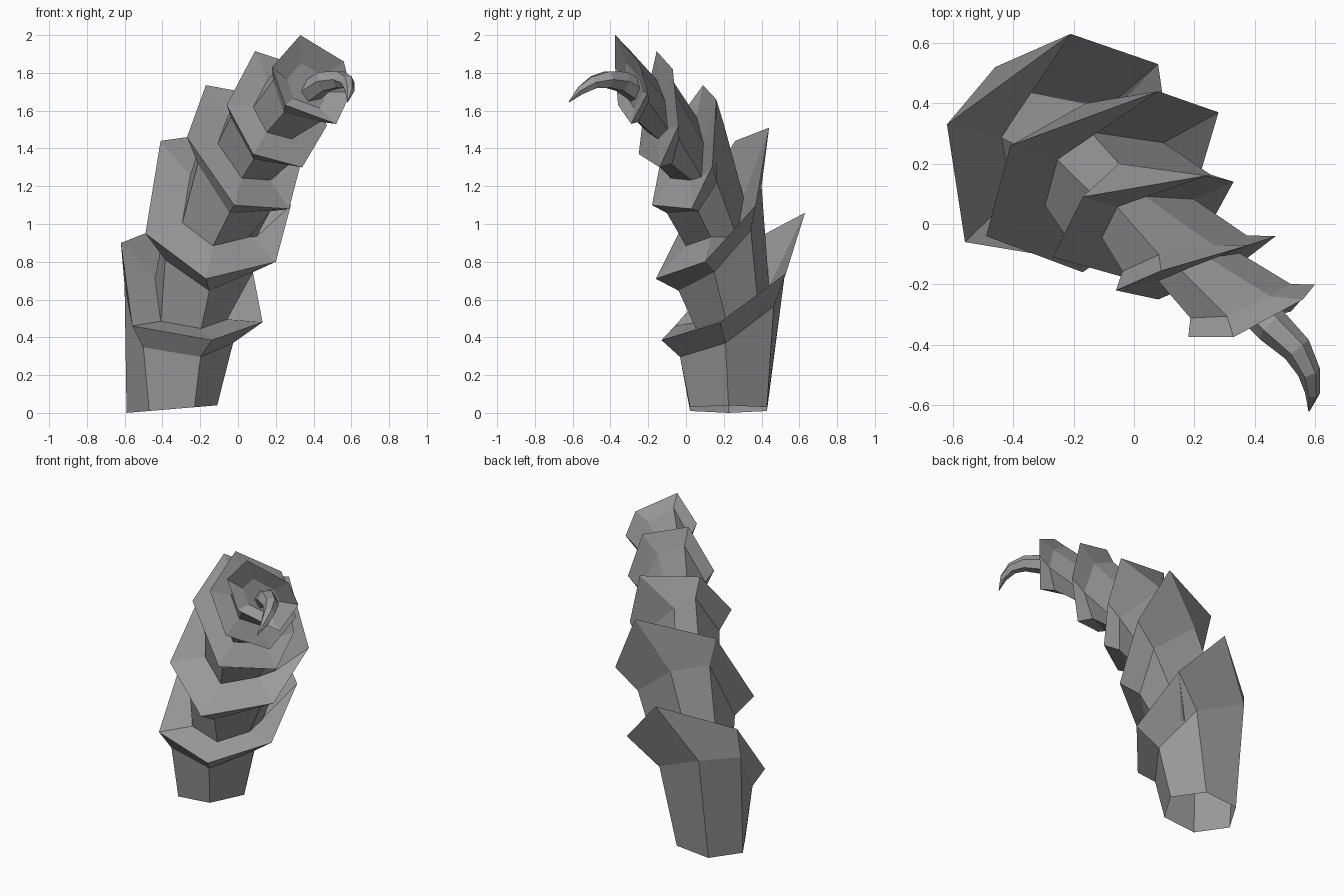
import bpy, bmesh, math
from mathutils import Vector as V

if "Cube" in bpy.data.objects:
    bpy.data.objects.remove(bpy.data.objects["Cube"])

grey = bpy.data.materials.new("dark_grey")
grey.diffuse_color = (.33, .33, .33, 1)
grey.use_nodes = True
grey.node_tree.nodes["Principled BSDF"].inputs["Base Color"].default_value = grey.diffuse_color

def loft(name, rings, close_end=False):
    """Skin a stack of equal-sized rings, optionally closing the last one."""
    bm = bmesh.new()
    loops = [[bm.verts.new(p) for p in r] for r in rings]
    n = len(loops[0])
    for a, b in zip(loops, loops[1:]):
        for i in range(n):
            j = (i + 1) % n
            bm.faces.new((a[i], a[j], b[j], b[i]))
    if close_end:
        bm.faces.new(loops[-1])
    me = bpy.data.meshes.new(name)
    bm.to_mesh(me)
    bm.free()
    me.materials.append(grey)
    ob = bpy.data.objects.new(name, me)
    bpy.context.collection.objects.link(ob)

def centre(ring):
    return sum(ring, V()) / len(ring)

# Flared hexagonal rims: high on the outer bend, low on the inner bend
rims = [
    [(-.62, .33, .90), (-.56, -.06, .46), (-.14, -.13, .385),
     (.13, .18, .48), (.08, .53, .74), (-.21, .63, 1.06)],
    [(-.41, .26, 1.44), (-.49, -.04, .95), (-.17, -.16, .71),
     (.20, .10, .80), (.28, .37, 1.10), (.08, .44, 1.51)],
    [(-.17, .09, 1.735), (-.27, -.11, 1.46), (-.02, -.18, 1.10),
     (.27, .03, 1.08), (.33, .14, 1.31), (.24, .16, 1.66)],
    [(.09, -.155, 1.915), (-.06, -.22, 1.63), (.08, -.25, 1.37),
     (.34, -.14, 1.30), (.47, -.04, 1.52), (.38, -.07, 1.82)],
    [(.33, -.375, 2.0), (.18, -.375, 1.83), (.25, -.36, 1.63),
     (.52, -.29, 1.53), (.60, -.20, 1.70), (.56, -.25, 1.86)],
]
# Ridge point on the outer bend of the lower three walls
ridge = [V((-.46, .52, .71)), V((-.16, .40, 1.2)), V((-.05, .20, 1.53))]

# Hexagonal foot of the lowest segment
foot = []
for i in range(6):
    a = math.pi + i * math.pi / 3
    foot.append(V((-.35 + .24 * math.cos(a), .225 + .235 * math.sin(a),
                   .02 * (1 + math.cos(a)))))

# Stacked segments: narrow foot, swelling wall, flared rim, sunken socket
names = ["lower", "second", "middle", "fourth", "upper"]
sinks = [.08, .01, 0, -.01, .05]
twist = [.13, .14, .12, .06, 0]        # socket's outer corner leans left
drop = [.12, .15, .10, .06, 0]         # socket is deeper on the outer bend
for k, pts in enumerate(rims):
    rim = [V(p) for p in pts]
    c, axis = centre(rim), (centre(rim) - centre(foot)).normalized()
    up = axis if k else V((0, 0, 1))
    wall = []
    for p, q in zip(foot, rim):
        d = q - p
        along = up * d.dot(up)
        wall.append(p + along * .75 + (d - along) * .35)
    if k < len(ridge):
        wall[5] = ridge[k]
    socket = [c + (q - c) * .51 - axis * sinks[k] for q in rim]
    socket[5].x -= twist[k]
    for i in (4, 5):
        socket[i].z -= drop[k]
    loft(names[k] + "_segment", [foot, wall, rim, socket], k == len(rims) - 1)
    foot = socket

# Curved claw at the tip
path = [(.38, -.25, 1.70, .065), (.46, -.34, 1.755, .06), (.54, -.415, 1.765, .05),
        (.58, -.49, 1.75, .038), (.592, -.56, 1.705, .025), (.58, -.62, 1.645, .002)]
mids = [V(p[:3]) for p in path]
sections = []
for i, p in enumerate(path):
    t = mids[min(i + 1, len(path) - 1)] - mids[max(i - 1, 0)]
    q = t.to_track_quat('Z', 'Y')
    sections.append([mids[i] + q @ V((p[3] * math.cos(j * math.pi / 3),
                                      p[3] * math.sin(j * math.pi / 3), 0)) for j in range(6)])
loft("tip_claw", sections, True)
